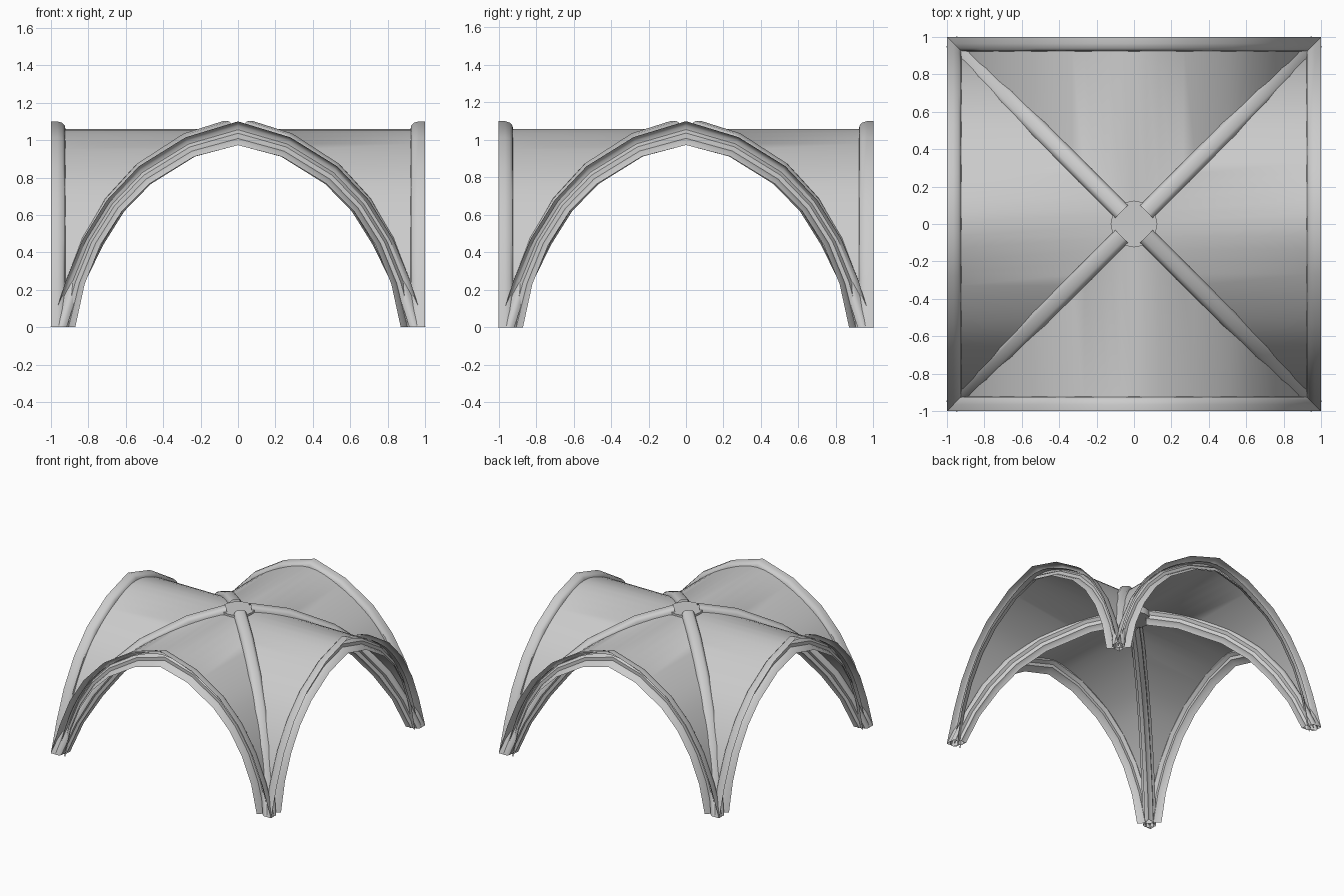
import bpy, bmesh, math
from mathutils import Vector, Matrix

if "Cube" in bpy.data.objects:
    bpy.data.objects.remove(bpy.data.objects["Cube"])

# half arch, crown to springing: outer and inner curves of the rib
OUTER = [(0, 1.1), (.28, 1.015), (.53, .86), (.70, .68), (.83, .47), (.92, .25), (1, 0)]
INNER = [(0, .973), (.235, .912), (.476, .765), (.62, .62), (.735, .44), (.82, .23), (.87, 0)]
# half rib section: (sideways offset, depth 0 = outer curve, 1 = inner curve)
SECTION = [(0, 0), (.035, 0), (.06, .06), (.074, .18), (.078, .35),
           (.05, .5), (.05, .72), (.025, .8), (0, 1)]


def lerp(a, b, f):
    return Vector(a).lerp(Vector(b), f)


def make(name, rows_list, angle=35):
    """Skin each list of point rows into a surface."""
    bm = bmesh.new()
    for rows in rows_list:
        grid = [[bm.verts.new(p) for p in row] for row in rows]
        for r0, r1 in zip(grid, grid[1:]):
            for j in range(len(r0) - 1):
                bm.faces.new((r0[j], r0[j + 1], r1[j + 1], r1[j]))
    bmesh.ops.remove_doubles(bm, verts=bm.verts, dist=1e-5)
    bmesh.ops.recalc_face_normals(bm, faces=bm.faces)
    me = bpy.data.meshes.new(name)
    bm.to_mesh(me)
    bm.free()
    ob = bpy.data.objects.new(name, me)
    bpy.context.collection.objects.link(ob)
    bpy.context.view_layer.objects.active = ob
    ob.select_set(True)
    bpy.ops.object.shade_smooth_by_angle(angle=math.radians(angle))
    ob.select_set(False)
    return ob


def four(rows_list, start=0):
    """Repeat point rows by quarter turns round the vertical axis."""
    out = []
    for k in range(4):
        m = Matrix.Rotation(start + k * math.pi / 2, 3, 'Z')
        out += [[[m @ Vector(p) for p in row] for row in rows] for rows in rows_list]
    return out


def mirrored(pts):
    return [(-x, z) for x, z in pts[:0:-1]] + list(pts)


def smooth(pts, steps=4):
    """Catmull-Rom curve through 2D points."""
    p = [Vector(q) for q in pts]
    p = [2 * p[0] - p[1]] + p + [2 * p[-1] - p[-2]]
    out = []
    for a, b, c, d in zip(p, p[1:], p[2:], p[3:]):
        for k in range(steps):
            t = k / steps
            out.append(.5 * (2 * b + (c - a) * t + (2 * a - 5 * b + 4 * c - d) * t * t
                             + (3 * b - a - 3 * c + d) * t ** 3))
    return out + [p[-2]]


# wall ribs: half section, open on the outer face of the bay
wall = []
for o, i in zip(mirrored(OUTER), mirrored(INNER)):
    row = []
    for u, v in SECTION:
        p = lerp(o, i, v)
        row.append((p.x, -1 + u, p.y))
    wall.append(row)
make("wall_ribs", four([wall]))

# diagonal ribs: full, narrower section stopping at the boss
full = [(-u, v) for u, v in SECTION[:0:-1]] + SECTION
outer_d, inner_d = list(OUTER), list(INNER)
outer_d[0] = lerp(OUTER[0], OUTER[1], .24)
inner_d[0] = lerp(INNER[0], INNER[1], .28)
inner_d[-1] = (.915, 0)
inner_d[-2] = (.84, .23)
diag = []
for o, i in zip(outer_d, inner_d):
    row = []
    for u, v in full:
        p = lerp(o, i, v)
        row.append((p.x * .98 * math.sqrt(2), u * .64, p.y * (1.02 - .02 * v)))
    diag.append(row)
make("diagonal_ribs", four([diag], math.pi / 4))

# webs: two crossing pointed barrels meeting on the diagonals
web_curve = [tuple(lerp(o, i, .33)) for o, i in zip(OUTER, INNER)]
web = [[(x, -abs(x), z), (x, -.965, z)] for x, z in smooth(mirrored(web_curve))]
make("vault_webs", four([web]), 35)

# central boss
bpy.ops.mesh.primitive_cylinder_add(vertices=16, radius=.125, depth=.07, location=(0, 0, 1.038))
bpy.context.object.name = "boss"
bpy.ops.object.shade_smooth_by_angle(angle=math.radians(35))
